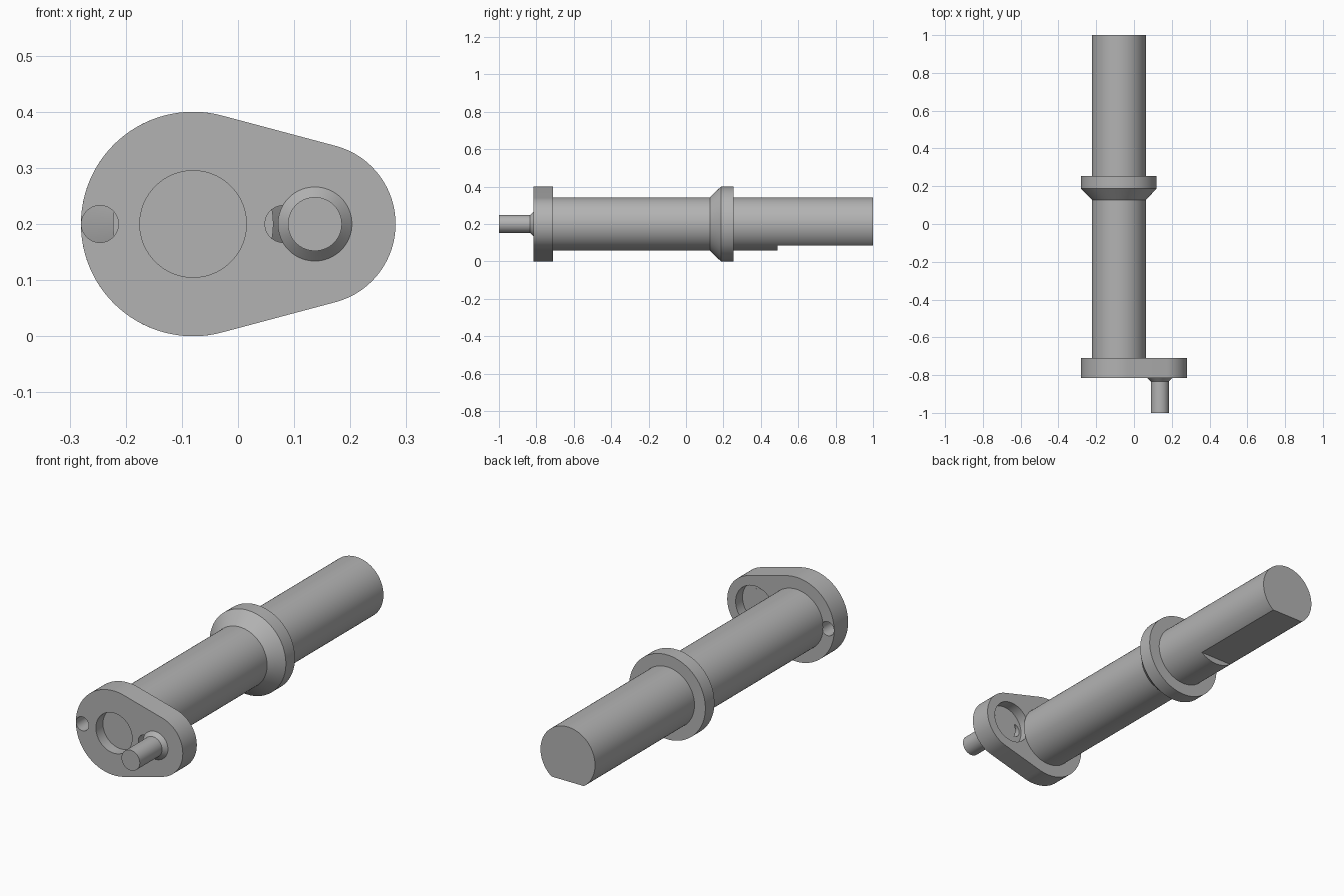
import bpy, bmesh
from math import pi, cos, sin, acos, radians
from mathutils import Matrix, Vector

cube = bpy.data.objects.get("Cube")
if cube:
    bpy.data.objects.remove(cube, do_unlink=True)

SHAFT_X, PIN_X, AXIS_Z = -0.08, 0.137, 0.2
BIG_R, SMALL_R, SHAFT_R = 0.2, 0.144, 0.143
PLATE_FRONT, PLATE_BACK, POCKET_FLOOR = -0.815, -0.71, -0.762

steel = bpy.data.materials.new("steel grey")
steel.use_nodes = True
grey = (0.45, 0.45, 0.45, 1)
steel.diffuse_color = grey
steel.node_tree.nodes["Principled BSDF"].inputs["Base Color"].default_value = grey


def finish(name, bm):
    bmesh.ops.recalc_face_normals(bm, faces=bm.faces)
    mesh = bpy.data.meshes.new(name)
    bm.to_mesh(mesh)
    bm.free()
    mesh.materials.append(steel)
    obj = bpy.data.objects.new(name, mesh)
    bpy.context.collection.objects.link(obj)
    return obj


def turned(name, x, profile, sides=96):
    """Solid of revolution about a y-parallel axis; profile is (y, radius)."""
    bm = bmesh.new()
    rings = [[bm.verts.new((x + r * cos(2 * pi * i / sides), y,
                            AXIS_Z + r * sin(2 * pi * i / sides)))
              for i in range(sides)] for y, r in profile]
    for a, b in zip(rings, rings[1:]):
        for i in range(sides):
            j = (i + 1) % sides
            bm.faces.new((a[i], a[j], b[j], b[i]))
    bm.faces.new(rings[0])
    bm.faces.new(rings[-1])
    return finish(name, bm)


def box(name, centre, size):
    bm = bmesh.new()
    bmesh.ops.create_cube(bm, size=1, matrix=Matrix.Translation(centre)
                          @ Matrix.Diagonal(Vector(size).to_4d()))
    return finish(name, bm)


def cut(obj, cutter):
    mod = obj.modifiers.new("cut", 'BOOLEAN')
    mod.operation, mod.solver, mod.object = 'DIFFERENCE', 'EXACT', cutter
    bpy.context.view_layer.objects.active = obj
    bpy.ops.object.modifier_apply(modifier=mod.name)
    bpy.data.objects.remove(cutter, do_unlink=True)


# Crank plate: two arcs joined by tangent lines
tangent = acos((BIG_R - SMALL_R) / (PIN_X - SHAFT_X))


def arc(x, r, start, end, steps):
    return [(x + r * cos(start + (end - start) * i / steps),
             AXIS_Z + r * sin(start + (end - start) * i / steps))
            for i in range(steps + 1)]


outline = (arc(PIN_X, SMALL_R, -tangent, tangent, 40)
           + arc(SHAFT_X, BIG_R, tangent, 2 * pi - tangent, 64))
bm = bmesh.new()
face = bm.faces.new([bm.verts.new((x, PLATE_FRONT, z)) for x, z in outline])
side = bmesh.ops.extrude_face_region(bm, geom=[face])
bmesh.ops.translate(bm, vec=(0, PLATE_BACK - PLATE_FRONT, 0),
                    verts=[v for v in side["geom"] if isinstance(v, bmesh.types.BMVert)])
plate = finish("crank_plate", bm)

# Front recess, rear pocket and the two through holes
cut(plate, turned("recess_cutter", SHAFT_X, [(-0.9, 0.095), (POCKET_FLOOR, 0.095)]))
cut(plate, turned("pocket_cutter", PIN_X, [(POCKET_FLOOR, 0.1), (-0.6, 0.1)]))
for hole_x in (-0.246, 0.081):
    cut(plate, turned("hole_cutter", hole_x, [(-0.9, 0.033), (-0.6, 0.033)], 48))

# Crank pin with tapered foot seated in the plate
pin = turned("crank_pin", PIN_X, [(-1, 0.048), (-0.833, 0.048),
                                  (PLATE_FRONT, 0.066), (POCKET_FLOOR + 0.001, 0.066)])

# Main shaft with chamfered collar, flattened underneath at the rear
shaft = turned("main_shaft", SHAFT_X, [
    (PLATE_BACK, SHAFT_R), (0.128, SHAFT_R), (0.187, BIG_R),
    (0.255, BIG_R), (0.255, SHAFT_R), (1, SHAFT_R)])
cut(shaft, box("flat_cutter", (SHAFT_X, 0.99, -0.015), (1, 1, 0.2)))

# Smooth the round surfaces, keep edges sharp
for obj in (plate, pin, shaft):
    bpy.ops.object.select_all(action='DESELECT')
    obj.select_set(True)
    bpy.context.view_layer.objects.active = obj
    bpy.ops.object.shade_smooth_by_angle(angle=radians(30))
